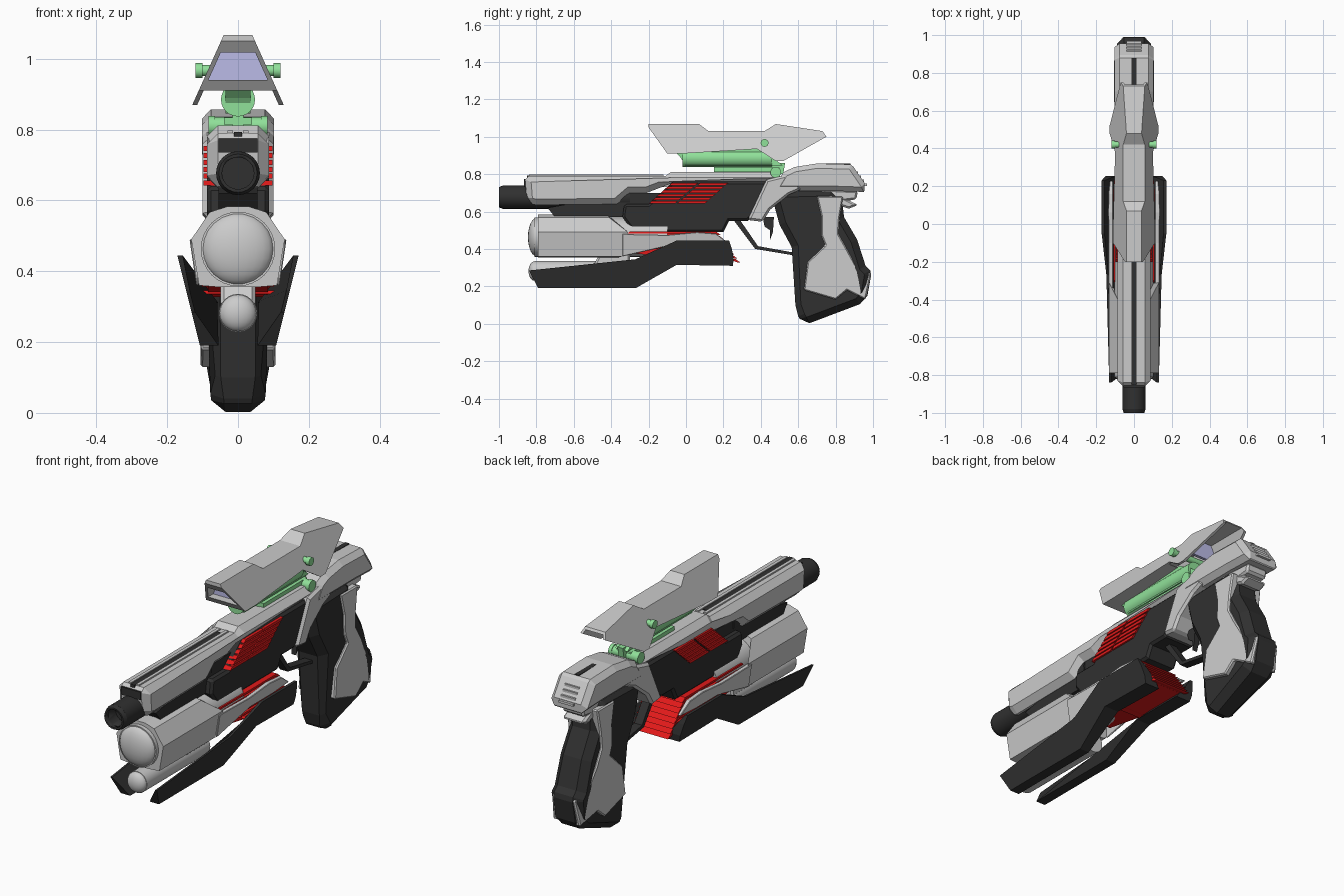
import bpy, bmesh, math
from mathutils import Matrix


def material(name, rgb):
    m = bpy.data.materials.new(name)
    m.diffuse_color = (*rgb, 1)
    return m


DARK = material("dark", (0.03, 0.03, 0.03))
RED = material("red", (0.75, 0.01, 0.01))
GREEN = material("green", (0.28, 0.75, 0.32))
LENS = material("lens", (0.5, 0.5, 0.8))


def finish(name, bm, mat=None, bevel=0):
    bmesh.ops.recalc_face_normals(bm, faces=bm.faces)
    me = bpy.data.meshes.new(name)
    bm.to_mesh(me)
    bm.free()
    ob = bpy.data.objects.new(name, me)
    bpy.context.collection.objects.link(ob)
    if mat:
        me.materials.append(mat)
    if bevel:
        b = ob.modifiers.new("chamfer", 'BEVEL')
        b.width, b.segments, b.limit_method, b.angle_limit = bevel, 1, 'ANGLE', math.radians(65)
    return ob


def bridge(bm, a, b):
    """Closed solid between two matching rings of points."""
    va, vb = [bm.verts.new(p) for p in a], [bm.verts.new(p) for p in b]
    bm.faces.new(va)
    bm.faces.new(vb[::-1])
    for i in range(len(a)):
        j = (i + 1) % len(a)
        bm.faces.new((va[i], vb[i], vb[j], va[j]))


def slab(name, pts, outer, mat=None, bevel=0, inner=None):
    """Side profile (y, z) widened in x; with inner, a mirrored pair of plates."""
    fo = outer if callable(outer) else lambda y, z: outer
    fi = inner if callable(inner) else lambda y, z: inner
    bm = bmesh.new()
    out = [(fo(y, z), y, z) for y, z in pts]
    if inner is None:
        bridge(bm, out, [(-x, y, z) for x, y, z in out])
    else:
        inn = [(fi(y, z), y, z) for y, z in pts]
        for s in (1, -1):
            bridge(bm, [(s * x, y, z) for x, y, z in out], [(s * x, y, z) for x, y, z in inn])
    return finish(name, bm, mat, bevel)


def smooth(ob):
    bpy.ops.object.select_all(action='DESELECT')
    bpy.context.view_layer.objects.active = ob
    ob.select_set(True)
    bpy.ops.object.shade_smooth_by_angle(angle=math.radians(35))


def rod(name, axis, start, end, a, b, r, mat=None, r2=None, seg=24):
    """Cylinder along y at z=a (b=x), or along x at y=a, z=b."""
    bm = bmesh.new()
    bmesh.ops.create_cone(bm, cap_ends=True, segments=seg, radius1=r, radius2=r2 or r, depth=abs(end - start))
    mid = (start + end) / 2
    if axis == 'Y':
        m = Matrix.Translation((b, mid, a)) @ Matrix.Rotation(-math.pi / 2, 4, 'X')
    else:
        m = Matrix.Translation((mid, a, b)) @ Matrix.Rotation(math.pi / 2, 4, 'Y')
    bm.transform(m)
    ob = finish(name, bm, mat)
    smooth(ob)
    return ob


def dome(name, y, z, r, depth):
    bm = bmesh.new()
    bmesh.ops.create_uvsphere(bm, u_segments=24, v_segments=12, radius=r)
    bm.transform(Matrix.Translation((0, y, z)) @ Matrix.Diagonal((1, depth / r, 1, 1)))
    smooth(finish(name, bm))


# Barrel with hollow muzzle
barrel = rod("barrel", 'Y', -0.98, -0.3, 0.677, 0, 0.062, DARK)
lip = rod("muzzle_lip", 'Y', -1.0, -0.979, 0.677, 0, 0.054, DARK, 0.062)
bore = rod("bore_cutter", 'Y', -1.1, -0.92, 0.677, 0, 0.045)
for ob in (barrel, lip):
    cut = ob.modifiers.new("bore", 'BOOLEAN')
    cut.object, cut.operation = bore, 'DIFFERENCE'
slab("barrel_top_block", [(-0.865, 0.735), (-0.865, 0.775), (-0.6, 0.775), (-0.6, 0.735)], 0.055, DARK)

# Upper housing and its centre groove
slab("upper_housing", [(-0.85, 0.645), (-0.86, 0.77), (-0.84, 0.79), (-0.11, 0.79), (-0.08, 0.812),
                       (0.52, 0.812), (0.48, 0.75), (-0.08, 0.75), (-0.21, 0.70), (-0.3, 0.70),
                       (-0.37, 0.64), (-0.8, 0.635)], 0.088, None, 0.034)
for n, y0, y1, z in (("front_groove", -0.85, -0.15, 0.79), ("rear_groove", 0.7, 0.88, 0.852)):
    slab(n, [(y0, z - 0.02), (y0, z + 0.004), (y1, z + 0.004), (y1, z - 0.02)], 0.012, DARK)
slab("groove_rails", [(-0.84, 0.78), (-0.84, 0.797), (-0.12, 0.797), (-0.12, 0.78)], 0.03, None, 0, 0.014)

# Dark receiver and under-barrel block
slab("receiver", [(-0.33, 0.64), (-0.2, 0.64), (-0.07, 0.76), (0.44, 0.76), (0.42, 0.64), (0.33, 0.55),
                  (0.23, 0.55), (0.2, 0.49), (-0.28, 0.49), (-0.34, 0.57)], 0.088, DARK, 0.012)
slab("under_barrel", [(-0.74, 0.62), (-0.3, 0.7), (-0.1, 0.7), (-0.1, 0.57), (-0.7, 0.57)], 0.055, DARK)

# Red cooling ribs on the receiver
for i in range(6):
    z = 0.642 + i * 0.0195
    y = -0.2 + i * 0.022
    for k, (a, b) in enumerate(((0, 0.14), (0.15, 0.3))):
        slab(f"upper_rib_{i}_{k}", [(y + a, z), (y + a + 0.016, z + 0.014),
                                    (y + b + 0.016, z + 0.014), (y + b, z)], 0.097, RED)

# Rear slide, side brace and tail
slab("rear_slide", [(0.46, 0.71), (0.52, 0.81), (0.58, 0.838), (0.7, 0.857), (0.88, 0.852), (0.895, 0.84),
                    (0.97, 0.73), (0.95, 0.705), (0.8, 0.71)], 0.102, None, 0.032)
slab("side_brace", [(0.43, 0.77), (0.33, 0.555), (0.41, 0.545), (0.45, 0.61), (0.55, 0.69), (0.62, 0.72),
                    (0.55, 0.8)], 0.1, None, 0.012)
slab("tail", [(0.72, 0.72), (0.92, 0.71), (0.91, 0.665), (0.87, 0.66), (0.92, 0.635), (0.87, 0.615),
              (0.8, 0.64), (0.72, 0.66)], 0.06, None, 0.015)
for i in range(4):
    y, z = 0.9 + i * 0.016, 0.815 - i * 0.022
    slab(f"slide_tooth_{i}", [(y, z), (y + 0.02, z), (y + 0.02, z - 0.012), (y, z - 0.012)], 0.04)

# Grip with raised side panels
slab("grip", [(0.43, 0.71), (0.47, 0.64), (0.5, 0.53), (0.565, 0.41), (0.585, 0.1), (0.6, 0.04), (0.625, -0.004),
              (0.66, 0.003), (0.93, 0.105), (0.97, 0.15), (0.99, 0.26), (0.985, 0.285), (0.96, 0.31),
              (0.915, 0.45), (0.845, 0.57), (0.835, 0.66), (0.78, 0.72)],
     lambda y, z: 0.083 + 0.015 * (0.7 - z) - 0.15 * max(0, 0.15 - z), DARK, 0.038)
slab("grip_panel", [(0.70, 0.68), (0.84, 0.68), (0.82, 0.56), (0.815, 0.48), (0.86, 0.40), (0.92, 0.29),
                    (0.99, 0.27), (0.96, 0.13), (0.86, 0.18), (0.8, 0.13), (0.63, 0.18), (0.65, 0.33),
                    (0.745, 0.42), (0.725, 0.47), (0.725, 0.57)],
     lambda y, z: 0.089 + 0.03 * (0.7 - z) - max(0, y - 0.86) * 0.3, None, 0.006, 0.05)

# Trigger and guard
slab("trigger_guard", [(0.25, 0.56), (0.37, 0.40), (0.58, 0.365), (0.58, 0.38), (0.385, 0.415), (0.285, 0.56)],
     0.022, DARK)
slab("trigger", [(0.41, 0.57), (0.47, 0.57), (0.465, 0.49), (0.45, 0.45), (0.45, 0.5), (0.42, 0.52)], 0.014, DARK)

# Lower canister, faceted shell and small tube
rod("canister", 'Y', -0.81, -0.1, 0.463, 0, 0.105, None, None, 32)
dome("canister_cap", -0.8, 0.463, 0.102, 0.045)
half = [(0.03, 0.583, -0.42), (0.08, 0.567, -0.41), (0.132, 0.49, -0.31), (0.11, 0.36, -0.34), (0.05, 0.355, -0.36)]
ring = half + [(-x, z, y) for x, z, y in half[::-1]]
bm = bmesh.new()
bridge(bm, [(x, -0.79, z) for x, z, y in ring], [(x, y, z) for x, z, y in ring])
finish("canister_shell", bm)
slab("shell_arm", [(-0.34, 0.48), (-0.1, 0.475), (0.06, 0.49), (0.16, 0.482), (0.23, 0.43), (0.1, 0.42),
                   (-0.08, 0.42), (-0.34, 0.36)],
     lambda y, z: 0.137 - abs(z - 0.49) * 0.15, None, 0.006, 0.112)
rod("lower_tube", 'Y', -0.81, -0.3, 0.282, 0, 0.054)
dome("lower_tube_cap", -0.81, 0.282, 0.052, 0.032)
slab("tube_clamp", [(-0.5, 0.3), (-0.46, 0.38), (-0.3, 0.38), (-0.3, 0.3)], 0.05, None, 0.01)

# Red lower core and stepped fins
slab("red_core", [(-0.31, 0.485), (0.15, 0.485), (0.25, 0.335), (-0.02, 0.335), (-0.28, 0.38)], 0.085, RED)
for i in range(8):
    z = 0.483 - i * 0.021
    y = 0.185 + i * 0.015
    slab(f"lower_rib_{i}", [(-0.31 + i * 0.036, z), (-0.3 + i * 0.036, z + 0.01), (y - 0.025, z + 0.01),
                            (y, z - 0.008), (y - 0.015, z - 0.008), (y - 0.035, z)], 0.108 - i * 0.001, RED)

# Dark flared lower fins
FIN_BASE = lambda y: 0.19 + 0.12 * min(1, max(0, (y + 0.27) / 0.22))
slab("lower_fin", [(-0.79, 0.19), (-0.27, 0.19), (-0.05, 0.315), (0.25, 0.31), (0.255, 0.345), (0.25, 0.375),
                   (0.245, 0.4), (0.23, 0.445), (-0.05, 0.445), (-0.27, 0.345), (-0.84, 0.285)],
     lambda y, z: 0.06 + 0.25 * z, DARK, 0,
     lambda y, z: min(0.05 + 0.25 * z, 0.055 + 0.75 * (z - FIN_BASE(y))))

# Scope: hollow tapered shell with lenses
side = lambda y, z: 0.04 + 0.45 * (1.068 - z)
scope = slab("scope", [(-0.2, 1.068), (0.07, 1.068), (0.12, 1.03), (0.42, 1.03), (0.48, 1.068), (0.73, 1.03),
                       (0.75, 1.0), (0.52, 0.87), (0.48, 0.87), (0.38, 0.935), (-0.02, 0.91), (-0.1, 0.91),
                       (-0.2, 1.05)], side)
tunnel = slab("scope_cutter", [(-0.3, 0.94), (0.36, 0.94), (0.45, 0.8), (0.9, 0.8), (0.9, 1.018), (-0.3, 1.018)],
              lambda y, z: side(y, z) - 0.014)
cut = scope.modifiers.new("tunnel", 'BOOLEAN')
cut.object, cut.operation = tunnel, 'DIFFERENCE'
for n, y in (("front_lens", -0.08), ("rear_lens", 0.5)):
    slab(n, [(y, 0.935), (y, 1.02), (y + 0.015, 1.02), (y + 0.015, 0.935)], lambda y, z: side(y, z) - 0.012, LENS)

# Green scope mount
rod("mount_tube", 'Y', -0.02, 0.46, 0.885, 0, 0.048, GREEN)
slab("mount_rail", [(-0.06, 0.92), (0.38, 0.938), (0.46, 0.89), (0.52, 0.845), (0.0, 0.845), (-0.03, 0.89)],
     0.035, GREEN)
slab("mount_foot", [(0.15, 0.8), (0.15, 0.86), (0.53, 0.86), (0.52, 0.8)], 0.015, GREEN)
slab("mount_strip", [(0.15, 0.815), (0.15, 0.835), (0.5, 0.835), (0.5, 0.815)], 0.04, GREEN)
rod("mount_pin", 'X', -0.08, 0.08, 0.48, 0.81, 0.026, GREEN, None, 16)
rod("scope_pin", 'X', -0.11, 0.11, 0.42, 0.967, 0.016, GREEN, None, 16)
for s in (1, -1):
    rod("scope_knob", 'X', s * 0.1, s * 0.12, 0.42, 0.967, 0.021, GREEN, None, 16)
    rod("mount_knob", 'X', s * 0.065, s * 0.083, 0.48, 0.81, 0.029, GREEN, None, 16)

# Hide the cutters
for ob in (bore, tunnel):
    ob.hide_render = True
    ob.display_type = 'WIRE'
